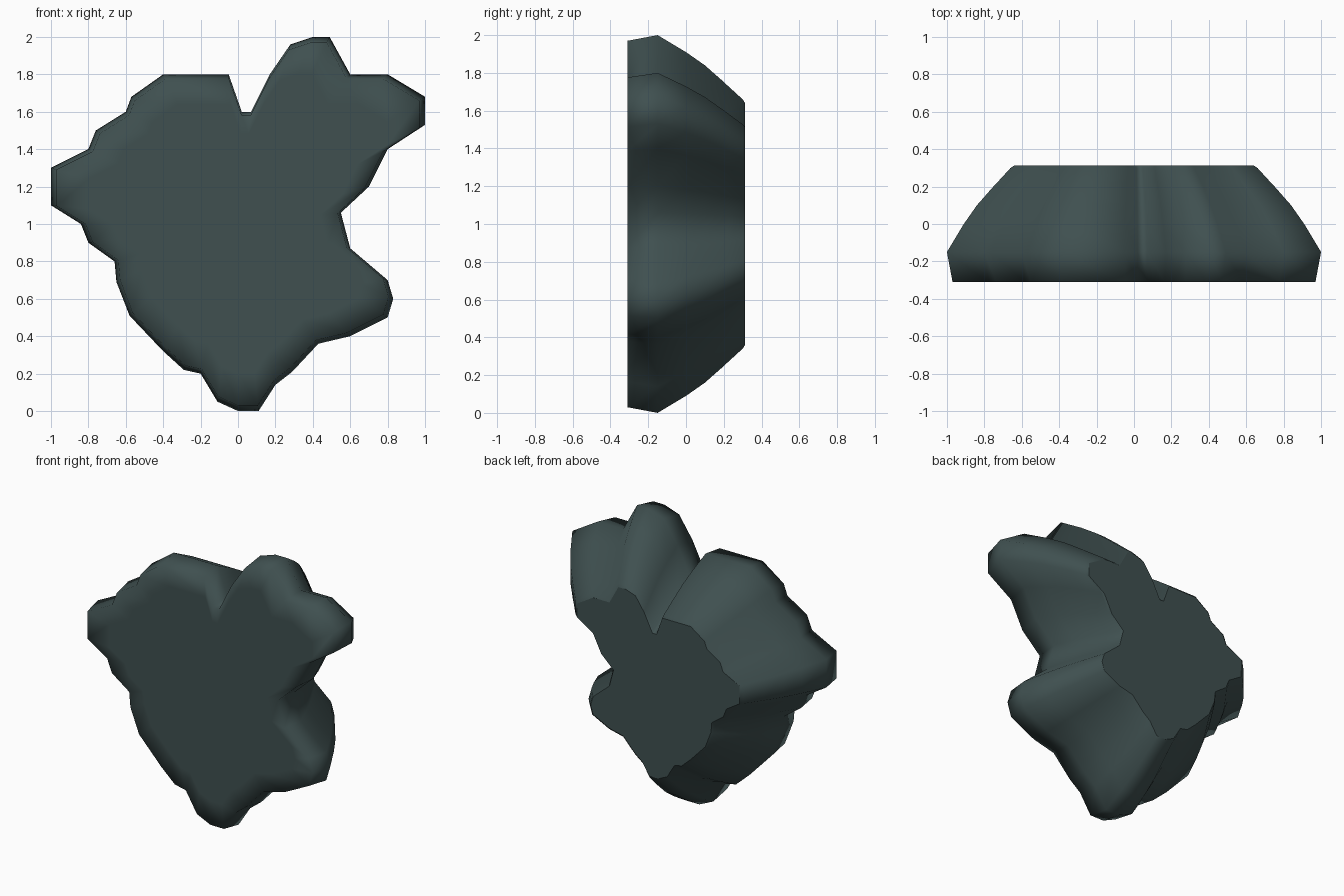
import bpy, bmesh
from mathutils import Vector

if "Cube" in bpy.data.objects:
    bpy.data.objects.remove(bpy.data.objects["Cube"])

# Lobed outline at the widest section (x, z), counter-clockwise seen from the front
OUTLINE = [
    (0, 0), (.11, 0), (.2, .14), (.29, .21), (.43, .36), (.6, .4), (.8, .5),
    (.83, .6), (.8, .7), (.6, .87), (.55, 1.06), (.7, 1.2), (.8, 1.4),
    (1, 1.53), (1, 1.68), (.8, 1.8), (.6, 1.8), (.49, 2), (.4, 2), (.28, 1.96),
    (.17, 1.8), (.07, 1.6), (.02, 1.6), (-.05, 1.8), (-.4, 1.8), (-.57, 1.68),
    (-.6, 1.6), (-.76, 1.5), (-.8, 1.4), (-1, 1.3), (-1, 1.1), (-.84, 1),
    (-.8, .9), (-.66, .8), (-.65, .69), (-.58, .51), (-.4, .32), (-.29, .22),
    (-.2, .2), (-.11, .05)]

# Cross-sections from front to back: (y, scale about the centre)
SECTIONS = [(-.31, .8), (-.31, .97), (-.15, 1), (0, .91), (.1, .84),
            (.2, .752), (.22, .733), (.3, .66), (.313, .64)]


def add_ring(bm, y, s):
    return [bm.verts.new((x * s, y, 1 + (z - 1) * s)) for x, z in OUTLINE]


# Tapered rock body
bm = bmesh.new()
rings = [add_ring(bm, y, s) for y, s in SECTIONS]
n = len(OUTLINE)
for a, b in zip(rings, rings[1:]):
    for i in range(n):
        j = (i + 1) % n
        bm.faces.new((a[i], a[j], b[j], b[i]))
bm.faces.new(rings[0])
back = bm.faces.new(rings[-1])
bmesh.ops.recalc_face_normals(bm, faces=bm.faces)
for f in bm.faces:
    f.smooth = True
# Crisp edge around the flat back
for e in back.edges:
    e.smooth = False

mesh = bpy.data.meshes.new("rock_body")
bm.to_mesh(mesh)
bm.free()
rock = bpy.data.objects.new("rock_body", mesh)
bpy.context.collection.objects.link(rock)

# Dark slate material
mat = bpy.data.materials.new("dark_slate")
mat.diffuse_color = (.05, .08, .08, 1)
mat.use_nodes = True
mat.node_tree.nodes["Principled BSDF"].inputs["Base Color"].default_value = mat.diffuse_color
mesh.materials.append(mat)
